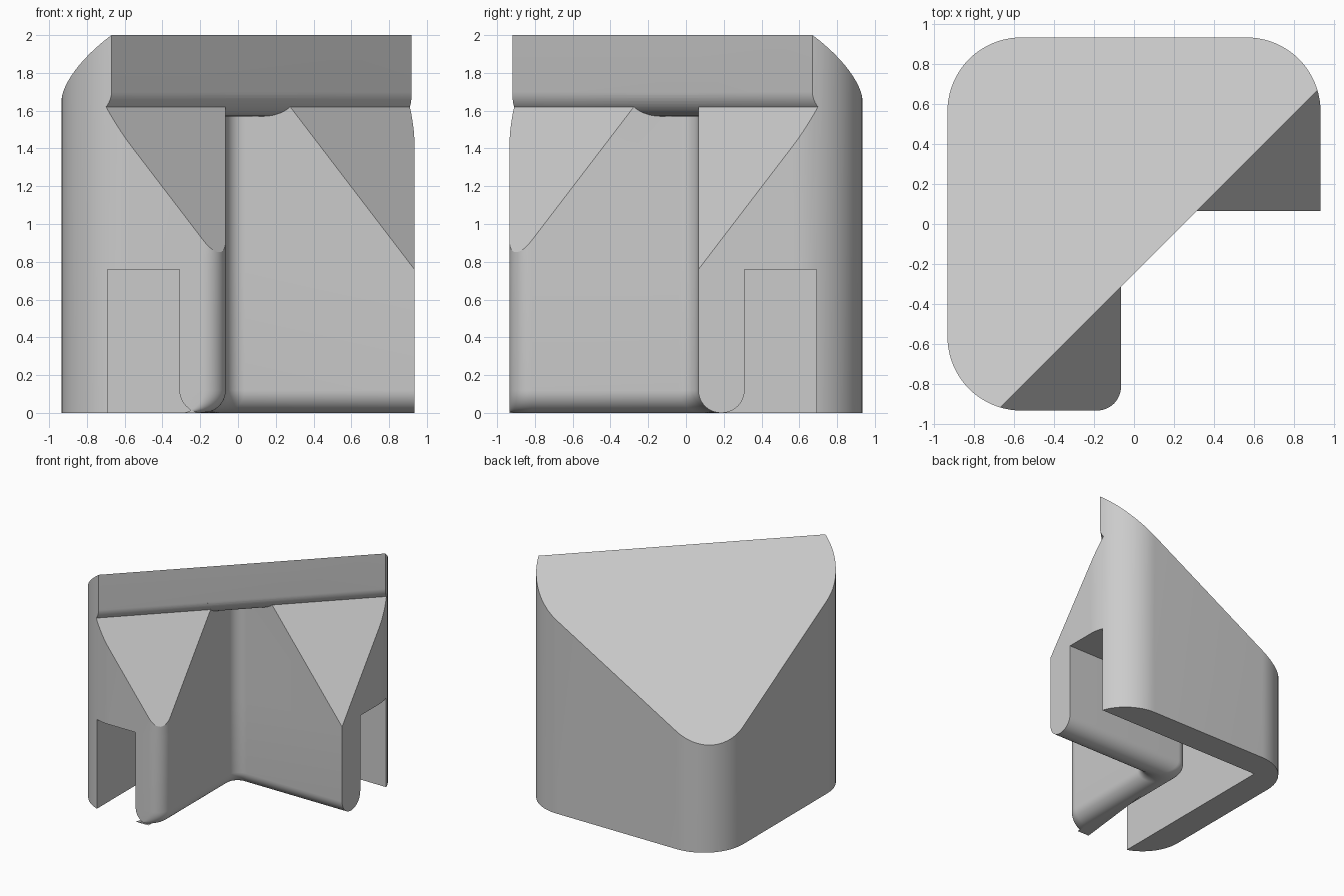
import bpy, bmesh
from math import sin, cos, radians, sqrt
from mathutils import Vector

if "Cube" in bpy.data.objects:
    bpy.data.objects.remove(bpy.data.objects["Cube"])

HALF = 0.935       # half width of the plan
CORNER = 0.37      # big plan corner radius
IN, OUT = 0.065, 0.31   # inner wall faces
ROUND = 0.12       # small edge radius
FACE = 0.177       # diagonal distance of the upright face

grey = bpy.data.materials.new("light_grey")
grey.use_nodes = True
COLOUR = (0.6, 0.6, 0.6, 1)
grey.diffuse_color = COLOUR
grey.node_tree.nodes["Principled BSDF"].inputs["Base Color"].default_value = COLOUR


def arc(cx, cy, r, a, b, n=12):
    angles = [radians(a + (b - a) * i / n) for i in range(n + 1)]
    return [(cx + r * cos(t), cy + r * sin(t)) for t in angles]


def loft(name, rings):
    """Solid skinned through rings of equal vertex count."""
    bm = bmesh.new()
    loops = [[bm.verts.new(p) for p in ring] for ring in rings]
    n = len(loops[0])
    for low, high in zip(loops, loops[1:]):
        for i in range(n):
            j = (i + 1) % n
            bm.faces.new((low[i], low[j], high[j], high[i]))
    bm.faces.new(loops[0][::-1])
    bm.faces.new(loops[-1])
    bmesh.ops.recalc_face_normals(bm, faces=bm.faces)
    mesh = bpy.data.meshes.new(name)
    bm.to_mesh(mesh)
    bm.free()
    mesh.materials.append(grey)
    obj = bpy.data.objects.new(name, mesh)
    bpy.context.collection.objects.link(obj)
    return obj


def upright(name, outline, z0, z1):
    return loft(name, [[(x, y, z) for x, y in outline] for z in (z0, z1)])


def diagonal(name, profile):
    """Extrude a (forward, z) profile along the plan diagonal."""
    s = sqrt(0.5)
    return loft(name, [[((u + w) * s, (w - u) * s, z) for u, z in profile] for w in (-2, 2)])


def combine(target, tool, operation):
    mod = target.modifiers.new(operation.lower(), 'BOOLEAN')
    mod.operation, mod.solver, mod.object = operation, 'EXACT', tool
    bpy.context.view_layer.objects.active = target
    bpy.ops.object.modifier_apply(modifier=mod.name)
    bpy.data.objects.remove(tool)


# Rounded square column
c = HALF - CORNER
column = (arc(c, c, CORNER, 0, 90, 20) + arc(-c, c, CORNER, 90, 180, 20)
          + arc(-c, -c, CORNER, 180, 270, 20) + [(HALF, -HALF)])
body = upright("corner_block", column, 0, 2.1)

# Sloped roof falling to the back corner
fall = 0.806
combine(body, diagonal("roof_cutter", [
    (FACE + 0.3, 2 + 0.3 * fall), (FACE + 0.3, 3), (-1.6, 3),
    (-1.6, 2 - (FACE + 1.6) * fall)]), 'DIFFERENCE')

# Upright face with rounded lip, then the steep shoulders
lip = 0.13
lip_start = (FACE - lip, 1.57 + lip, lip)
shoulder = arc(*lip_start, 0, -38)
u, z = shoulder[-1]
combine(body, diagonal("shoulder_cutter", [(FACE, 3)] + shoulder
        + [(1.5, z - 1.85 * (1.5 - u)), (1.5, 3)]), 'DIFFERENCE')

# Inside corner recess below the lip
fillet = 0.1
recess = upright("recess_cutter", [(-IN - ROUND, -1.3)]
                 + arc(-IN - ROUND, -HALF + ROUND, ROUND, -90, 0)
                 + arc(-IN + fillet, IN - fillet, fillet, 180, 90)
                 + [(1.3, IN), (1.3, -1.3)], -0.5, 1.9)
combine(recess, diagonal("lip_cutter", [(-1.5, -1), (1.5, -1), (1.5, 1.57 + lip)]
        + arc(*lip_start, 0, -90) + [(-1.5, 1.57)]), 'INTERSECT')
combine(body, recess, 'DIFFERENCE')

# Hollow underside, leaving the outer wall
combine(body, upright("hollow_cutter", [
    (-0.69, -1.3), (1.3, -1.3), (1.3, 0.69), (-0.69, 0.69)], -0.5, 0.76), 'DIFFERENCE')


# Inner wall with a rounded lower edge
def wall_ring(t, z):
    i, o = IN + t, OUT - t
    pts = (arc(-i - ROUND, -HALF + ROUND, ROUND, -90, 0)
           + arc(-i + fillet, i - fillet, fillet, 180, 90)
           + [(HALF, i), (HALF, o)]
           + arc(-o + fillet, o - fillet, fillet, 90, 180)
           + [(-o, -HALF)])
    return [(x, y, z) for x, y in pts]


rings = []
for k in range(11):
    a = radians(9 * k)
    rings.append(wall_ring(ROUND * (1 - sin(a)), ROUND * (1 - cos(a))))
rings.append(wall_ring(0, 0.76))
inner_wall = loft("inner_wall", rings)
combine(body, inner_wall, 'UNION')

# Smooth curved areas, keep creases
bpy.ops.object.select_all(action='DESELECT')
body.select_set(True)
bpy.context.view_layer.objects.active = body
bpy.ops.object.shade_smooth_by_angle(angle=radians(25))
